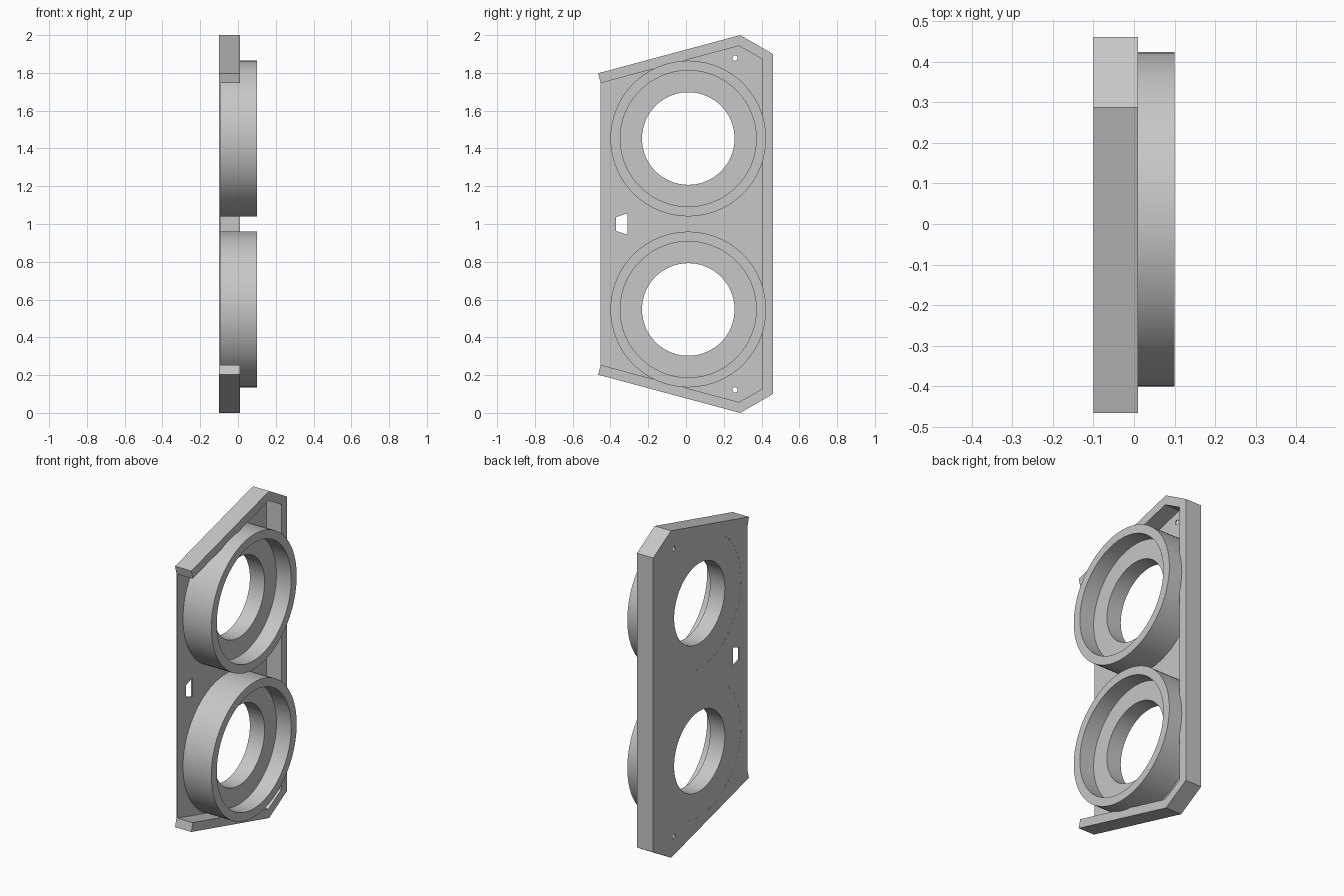
import bpy, bmesh, math

cube = bpy.data.objects.get("Cube")
if cube:
    bpy.data.objects.remove(cube, do_unlink=True)

grey = bpy.data.materials.new("Light grey")
grey.use_nodes = True
colour = (0.57, 0.57, 0.57, 1)
grey.diffuse_color = colour
grey.node_tree.nodes["Principled BSDF"].inputs["Base Color"].default_value = colour

BACK, FRONT, MID = -0.1, 0.1, 1.0
RING_Y, RING_Z = 0.012, 0.4525      # ring centre, height measured from the middle


def finish(bm, name):
    bmesh.ops.recalc_face_normals(bm, faces=bm.faces)
    mesh = bpy.data.meshes.new(name)
    bm.to_mesh(mesh)
    bm.free()
    mesh.materials.append(grey)
    ob = bpy.data.objects.new(name, mesh)
    bpy.context.collection.objects.link(ob)
    return ob


def prism(name, points, x0, x1):
    """Extrude a (y, z) outline along x."""
    bm = bmesh.new()
    face = bm.faces.new([bm.verts.new((x0, y, z)) for y, z in points])
    out = bmesh.ops.extrude_face_region(bm, geom=[face])
    moved = [v for v in out["geom"] if isinstance(v, bmesh.types.BMVert)]
    bmesh.ops.translate(bm, verts=moved, vec=(x1 - x0, 0, 0))
    return finish(bm, name)


def circle(y, z, r, n):
    return [(y + r * math.cos(math.tau * i / n), z + r * math.sin(math.tau * i / n))
            for i in range(n)]


def lathe(name, profile, y, z, n=96):
    """Spin a closed (x, radius) profile around the x axis."""
    bm = bmesh.new()
    loops = [[bm.verts.new((x, py, pz)) for py, pz in circle(y, z, r, n)]
             for x, r in profile]
    for a, b in zip(loops, loops[1:] + loops[:1]):
        for i in range(n):
            j = (i + 1) % n
            bm.faces.new((a[i], a[j], b[j], b[i]))
    return finish(bm, name)


def mirrored(half):
    """Complete an upper outline with its reflection below the middle."""
    return half + [(y, 2 * MID - z) for y, z in reversed(half)]


def cut(target, points):
    cutter = prism("cutter", points, BACK - 0.1, FRONT)
    cutter.hide_render = True
    mod = target.modifiers.new("Cut", "BOOLEAN")
    mod.operation, mod.solver, mod.object = "DIFFERENCE", "EXACT", cutter
    bpy.context.view_layer.objects.active = target
    bpy.ops.object.modifier_apply(modifier=mod.name)
    bpy.data.objects.remove(cutter, do_unlink=True)


# Flange around three sides, open along the front edge
outer = [(-0.465, 1.798), (0.287, 2.0), (0.46, 1.9)]
inner = [(-0.452, 1.746), (0.28, 1.943), (0.405, 1.872)]
prism("edge_flange", mirrored(outer) + mirrored(inner)[::-1], BACK, 0.01)

# Thin back plate with ring seats, screw holes and a tapered slot
plate = prism("back_plate", mirrored(inner), BACK, BACK + 0.008)
for side in (1, -1):
    cut(plate, circle(RING_Y, MID + side * RING_Z, 0.4, 96))
    cut(plate, circle(0.26, MID + side * 0.878, 0.014, 24))
cut(plate, mirrored([(-0.37, 1.037), (-0.31, 1.057)]))

# Stepped rings
profile = [(BACK + 0.0005, 0.245), (BACK + 0.0005, 0.412), (FRONT, 0.412),
           (FRONT, 0.36), (0.0, 0.36), (0.0, 0.245)]
for name, side in (("upper_ring", 1), ("lower_ring", -1)):
    ring = lathe(name, profile, RING_Y, MID + side * RING_Z)
    bpy.ops.object.select_all(action="DESELECT")
    ring.select_set(True)
    bpy.context.view_layer.objects.active = ring
    bpy.ops.object.shade_smooth_by_angle(angle=math.radians(30))
